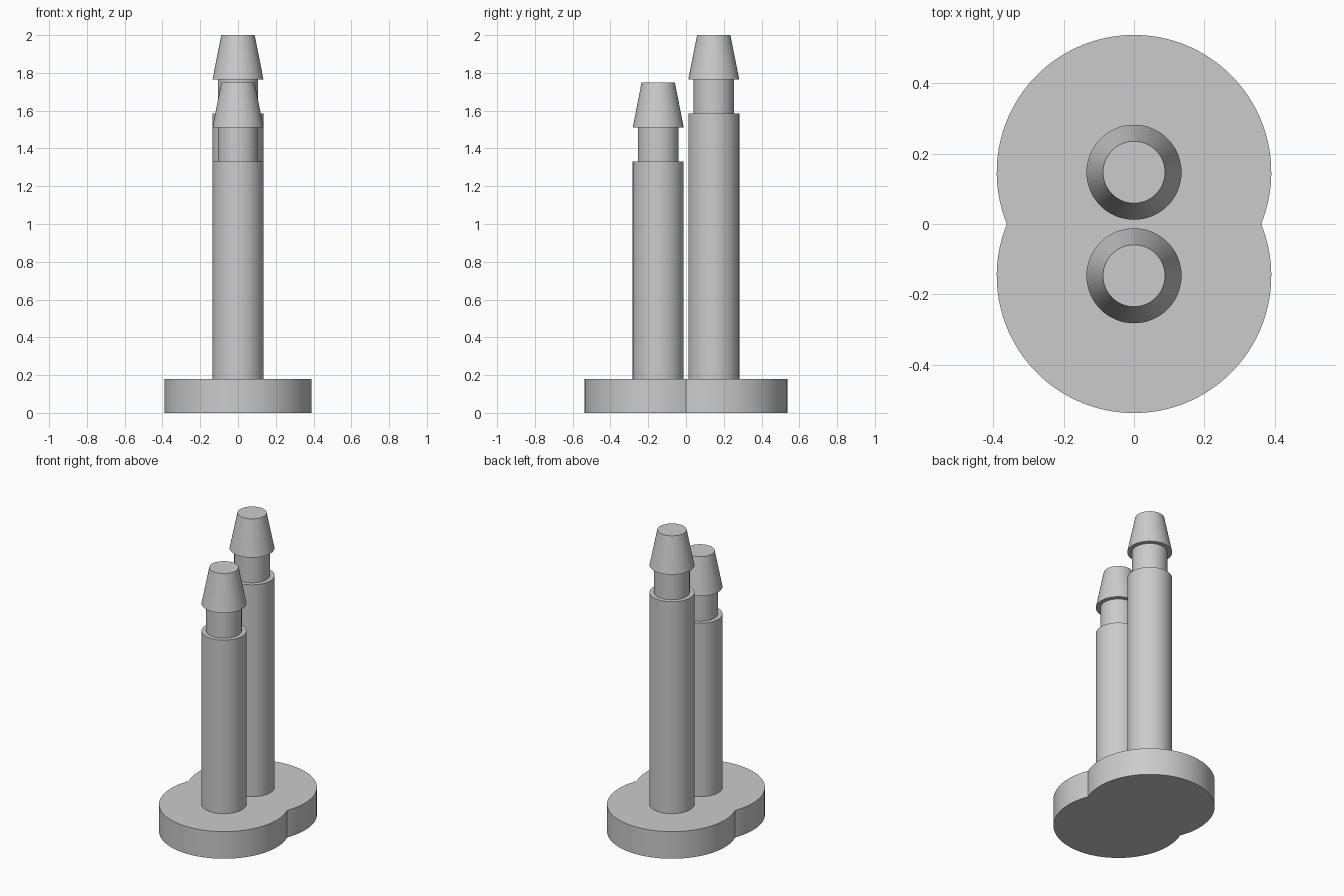
import bpy
import bmesh
from math import sin, cos, pi, asin, radians

cube = bpy.data.objects.get("Cube")
if cube:
    bpy.data.objects.remove(cube, do_unlink=True)

OFFSET = 0.147       # distance of each post from the centre
BASE_RADIUS = 0.39
BASE_HEIGHT = 0.18
SEGMENTS = 64

grey = bpy.data.materials.new("plain grey")
grey.use_nodes = True
colour = (0.6, 0.6, 0.6, 1)
grey.diffuse_color = colour
grey.node_tree.nodes["Principled BSDF"].inputs["Base Color"].default_value = colour


def finish(name, bm):
    """Turn a bmesh into a shaded object."""
    bmesh.ops.recalc_face_normals(bm, faces=bm.faces)
    mesh = bpy.data.meshes.new(name)
    bm.to_mesh(mesh)
    bm.free()
    mesh.materials.append(grey)
    obj = bpy.data.objects.new(name, mesh)
    bpy.context.collection.objects.link(obj)
    bpy.ops.object.select_all(action='DESELECT')
    obj.select_set(True)
    bpy.context.view_layer.objects.active = obj
    bpy.ops.object.shade_smooth_by_angle(angle=radians(30))
    return obj


def make_base():
    """Extruded outline of two overlapping discs."""
    waist = asin(OFFSET / BASE_RADIUS)
    outline = []
    for side in (1, -1):
        for i in range(SEGMENTS):
            a = -waist + (pi + 2 * waist) * i / SEGMENTS
            outline.append((side * BASE_RADIUS * cos(a),
                            side * (OFFSET + BASE_RADIUS * sin(a))))
    bm = bmesh.new()
    face = bm.faces.new([bm.verts.new((x, y, 0)) for x, y in outline])
    top = bmesh.ops.extrude_face_region(bm, geom=[face], use_keep_orig=True)
    verts = [v for v in top["geom"] if isinstance(v, bmesh.types.BMVert)]
    bmesh.ops.translate(bm, verts=verts, vec=(0, 0, BASE_HEIGHT))
    finish("base", bm)


def make_post(name, y, shoulder, barb, tip):
    """Turned post: shaft, narrow neck and tapered barbed head."""
    profile = [(0.135, BASE_HEIGHT - 0.01), (0.135, shoulder),
               (0.107, shoulder), (0.107, barb),
               (0.135, barb), (0.088, tip)]
    bm = bmesh.new()
    rings = [[bm.verts.new((r * cos(2 * pi * i / SEGMENTS),
                            y + r * sin(2 * pi * i / SEGMENTS), z))
              for i in range(SEGMENTS)] for r, z in profile]
    for low, high in zip(rings, rings[1:]):
        for i in range(SEGMENTS):
            j = (i + 1) % SEGMENTS
            bm.faces.new((low[i], low[j], high[j], high[i]))
    bm.faces.new(rings[0])
    bm.faces.new(rings[-1])
    finish(name, bm)


make_base()
make_post("front_post", -OFFSET, 1.33, 1.51, 1.75)
make_post("back_post", OFFSET, 1.585, 1.765, 2.0)
